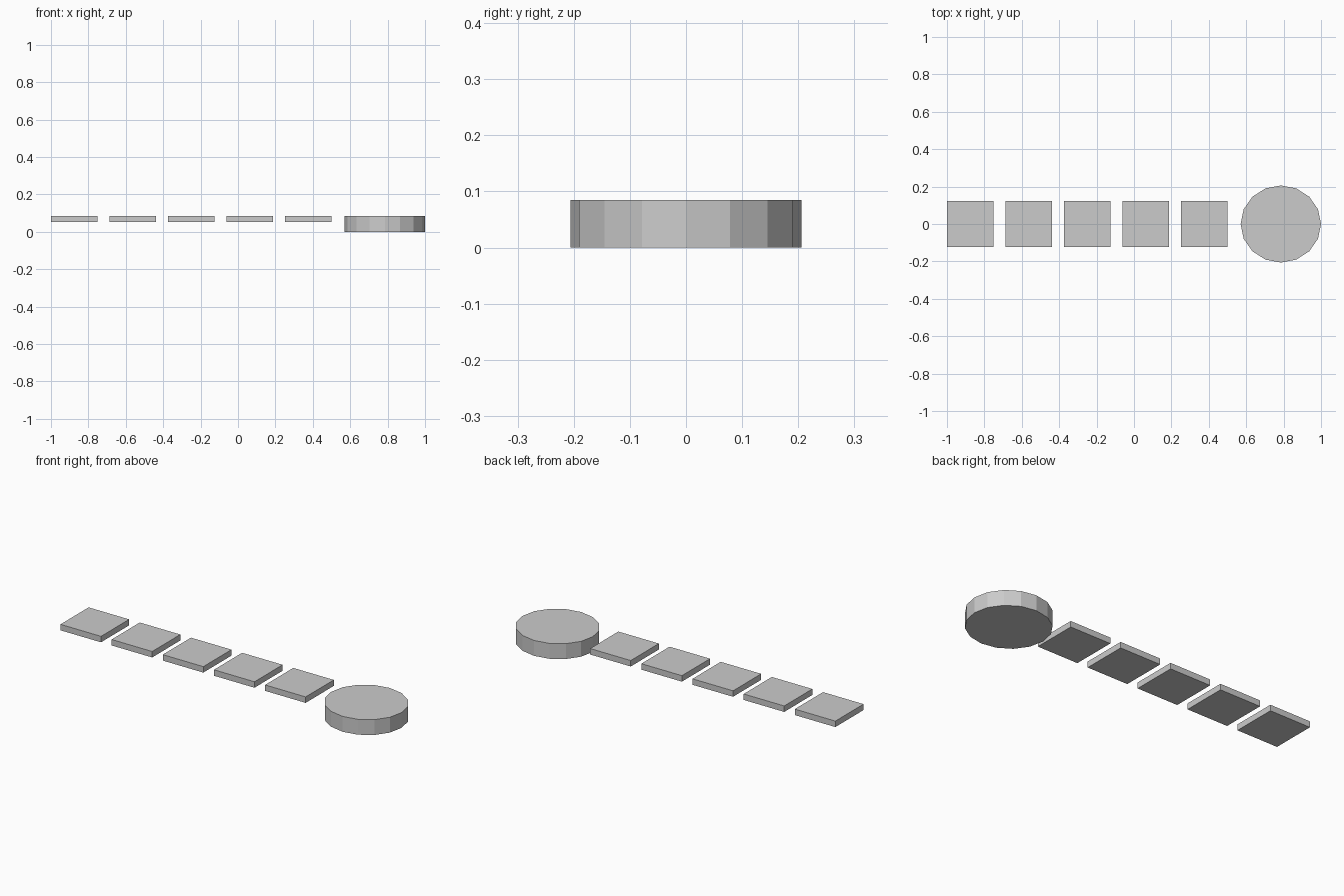
import bpy

if "Cube" in bpy.data.objects:
    bpy.data.objects.remove(bpy.data.objects["Cube"])


def tile(name, x):
    # thin square slab, top flush with the disc
    bpy.ops.mesh.primitive_cube_add(size=1, location=(x, 0, 0.0685))
    ob = bpy.context.object
    ob.name = name
    ob.scale = (0.248, 0.246, 0.033)
    bpy.ops.object.transform_apply(location=False, rotation=False, scale=True)


# row of five square tiles
for i in range(5):
    tile(f"square_tile_{i + 1}", -0.876 + i * 0.313)

# thick 16-sided disc at the end, slightly wider along x
bpy.ops.mesh.primitive_cylinder_add(vertices=16, radius=1, depth=1,
                                    location=(0.785, 0, 0.0425))
disc = bpy.context.object
disc.name = "round_disc"
disc.scale = (0.215, 0.206, 0.085)
bpy.ops.object.transform_apply(location=False, rotation=False, scale=True)
